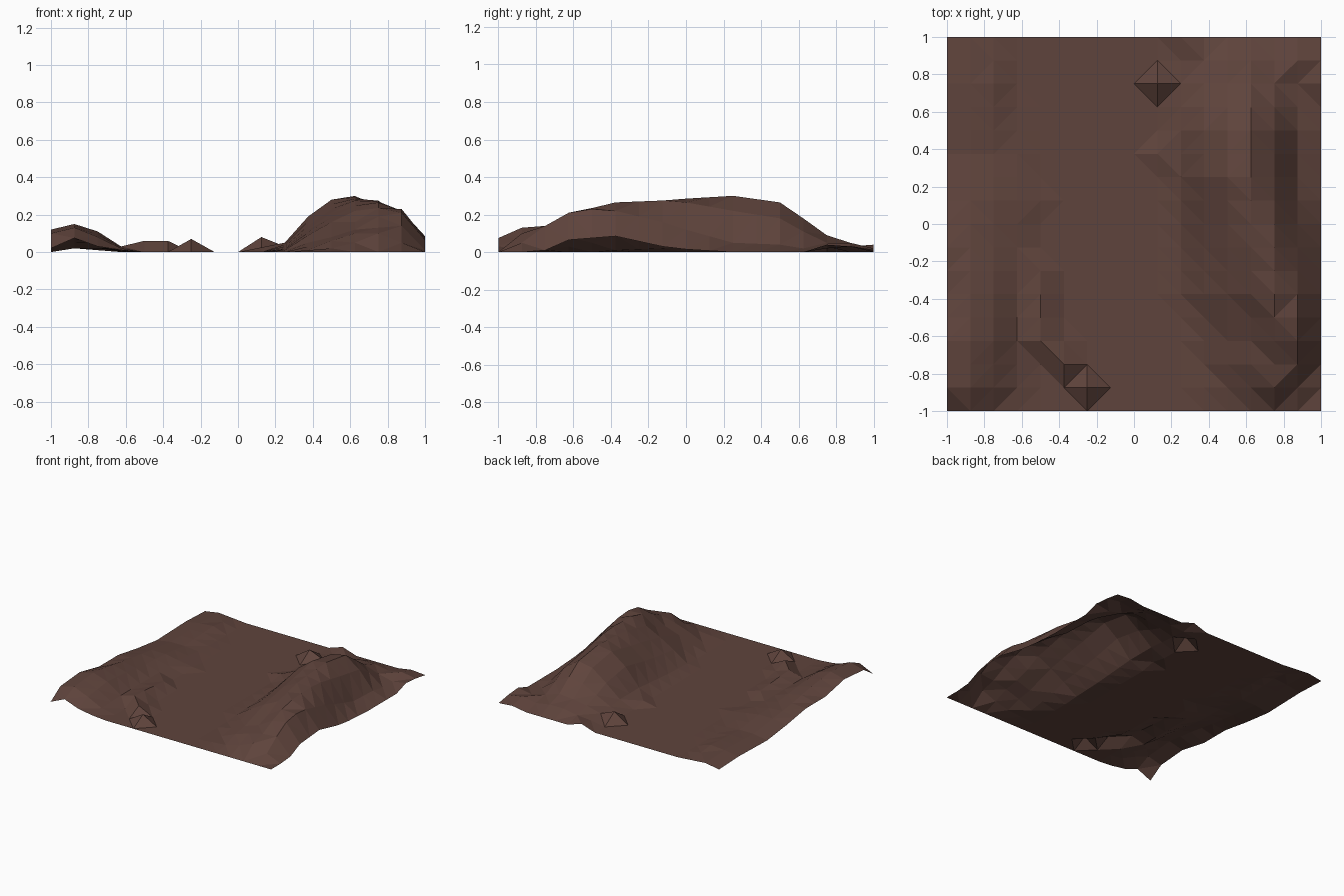
import bpy, bmesh

N = 16                      # grid cells per side
STEP = 2 / N

# Cross-sections of the big ridge: y -> heights at x = 0.25 ... 1.0
right_ridge = {
    -1.0: (0, 0, 0, 0, 0, 0, 0),
    -.875: (0, .01, .02, .05, .10, .05, 0),
    -.75: (0, .01, .06, .10, .13, .14, .01),
    -.625: (0, .03, .08, .12, .19, .21, .065),
    -.5: (0, .05, .12, .16, .235, .23, .075),
    -.375: (.01, .09, .16, .22, .265, .22, .085),
    -.125: (.02, .12, .21, .275, .275, .16, .03),
    0: (.03, .14, .23, .285, .265, .12, .015),
    .25: (.05, .19, .28, .30, .22, .05, 0),
    .5: (.05, .15, .24, .265, .18, .04, 0),
    .625: (.04, .10, .16, .18, .11, .02, 0),
    .75: (.03, .06, .08, .09, .05, .02, .04),
    .875: (.02, .03, .05, .05, .03, .05, .03),
    1.0: (.04, 0, 0, 0, 0, .02, .01),
}
# Cross-sections of the low bank: y -> heights at x = -1.0 ... -0.625
left_bank = {
    -1.0: (.02, .075, .03, .01),
    -.875: (.10, .13, .08, .02),
    -.625: (.12, .15, .11, .03),
    -.375: (.07, .12, .09, .03),
    -.125: (.07, .08, .06, .03),
    .125: (.03, .05, .05, .03),
    .375: (0, .02, .02, .01),
    .75: (.01, .03, .04, 0),
    1.0: (0, .02, .01, 0),
}
# Small rocks: (x, y) -> height
rocks = {
    (.125, .75): .08, (.125, .375): .025,
    (-.25, -.875): .07, (-.375, -.75): .06, (-.5, -.625): .06,
    (-.5, -.5): .055, (-.5, -.375): .045, (-.5, -.25): .035,
    (-.375, -.625): .02, (-.5, .125): .01,
}


def section_height(sections, column, y):
    """Interpolate one column of the cross-sections along y."""
    keys = sorted(sections)
    for a, b in zip(keys, keys[1:]):
        if a <= y <= b:
            t = (y - a) / (b - a)
            return sections[a][column] * (1 - t) + sections[b][column] * t
    return 0


def height(i, j):
    x, y = -1 + i * STEP, -1 + j * STEP
    h = rocks.get((x, y), 0)
    if i <= 3:
        h += section_height(left_bank, i, y)
    elif i >= 10:
        h += section_height(right_ridge, i - 10, y)
    return h


# Terrain sheet: open grid of flat triangles, cut along the flatter diagonal
bm = bmesh.new()
grid = [[bm.verts.new((-1 + i * STEP, -1 + j * STEP, height(i, j)))
         for j in range(N + 1)] for i in range(N + 1)]
for i in range(N):
    for j in range(N):
        a, b = grid[i][j], grid[i + 1][j]
        c, d = grid[i + 1][j + 1], grid[i][j + 1]
        if abs(b.co.z - d.co.z) <= abs(a.co.z - c.co.z):
            triangles = (a, b, d), (b, c, d)
        else:
            triangles = (a, b, c), (a, c, d)
        for tri in triangles:
            bm.faces.new(tri)
mesh = bpy.data.meshes.new("terrain")
bm.to_mesh(mesh)
bm.free()

earth = bpy.data.materials.new("brown earth")
earth.diffuse_color = (.114, .057, .045, 1)
mesh.materials.append(earth)
bpy.context.collection.objects.link(bpy.data.objects.new("terrain", mesh))
